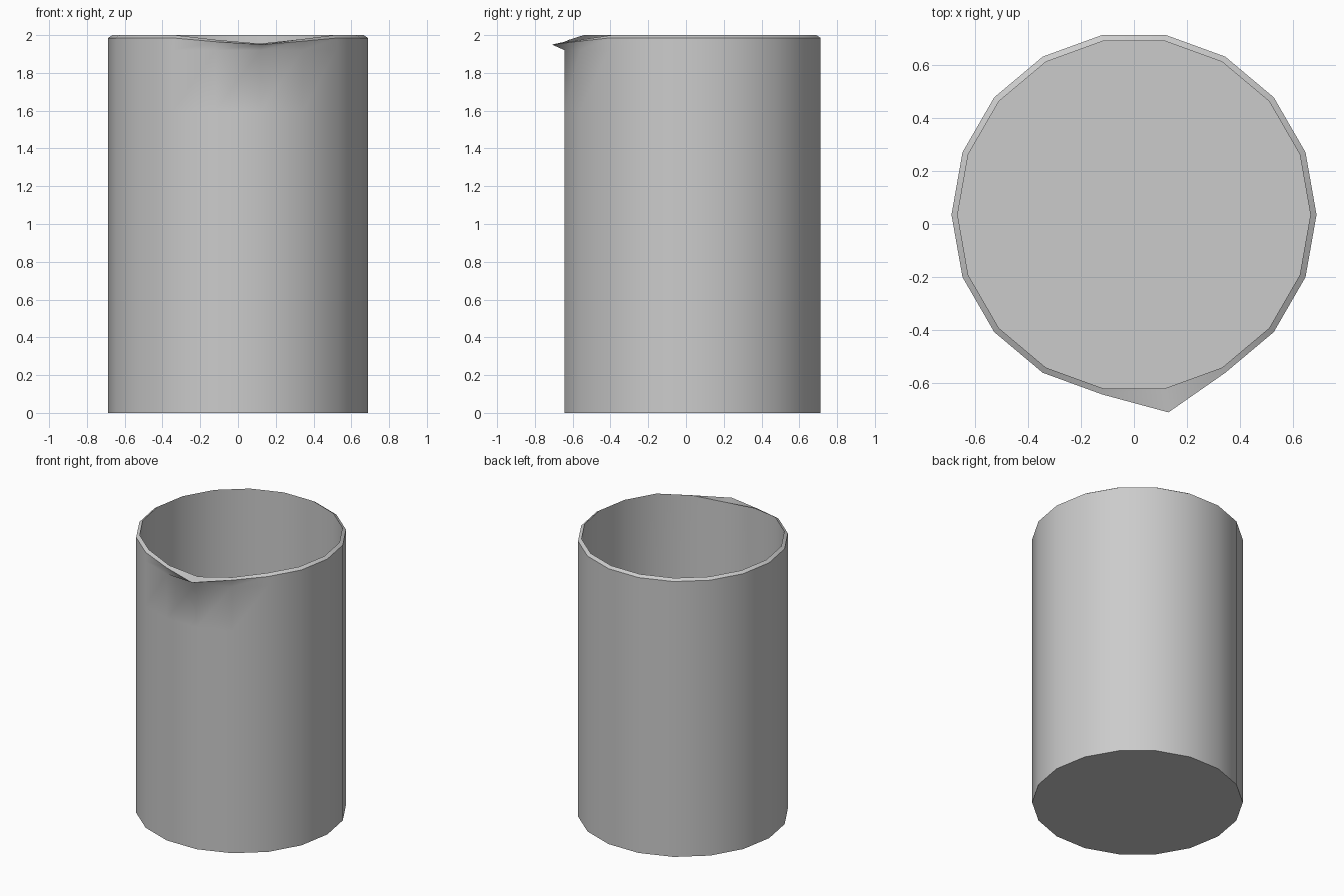
import bpy, bmesh
from math import cos, sin, radians

if "Cube" in bpy.data.objects:
    bpy.data.objects.remove(bpy.data.objects["Cube"])

SIDES, CY, R, R_IN = 18, 0.035, 0.688, 0.665

# Rim dip around the pouring lip, by side index (20 degrees each)
OUTER_Z = {13: 1.965, 14: 1.945, 15: 1.968}
INNER_Z = {13: 1.975, 14: 1.955, 15: 1.978}

bm = bmesh.new()


def ring(radius, z, dip=None):
    dip = dip or {}
    verts = []
    for i in range(SIDES):
        a = radians(i * 360 / SIDES)
        verts.append(bm.verts.new((radius * cos(a), CY + radius * sin(a), dip.get(i, z))))
    return verts


# Profile from outer base up over the rim and down to the inner floor
rings = [ring(R, 0), ring(R, 1.6), ring(R, 1.92), ring(R, 1.985, OUTER_Z),
         ring(R_IN, 2.0, INNER_Z), ring(R_IN, 1.6), ring(R_IN, 0.02)]

# Pull the lip tip outward
rings[3][14].co = (0.13, -0.71, 1.95)

for lo, hi in zip(rings, rings[1:]):
    for i in range(SIDES):
        j = (i + 1) % SIDES
        bm.faces.new((lo[i], lo[j], hi[j], hi[i]))

# Base and inner floor
bm.faces.new(rings[0][::-1])
bm.faces.new(rings[-1])
bmesh.ops.recalc_face_normals(bm, faces=bm.faces)

# Smooth walls, crisp rim and base
for f in bm.faces:
    f.smooth = True
for k in (0, 3, 4, 6):
    for i in range(SIDES):
        bm.edges.get((rings[k][i], rings[k][(i + 1) % SIDES])).smooth = False

mesh = bpy.data.meshes.new("beaker")
bm.to_mesh(mesh)
bm.free()
beaker = bpy.data.objects.new("beaker", mesh)
bpy.context.collection.objects.link(beaker)
